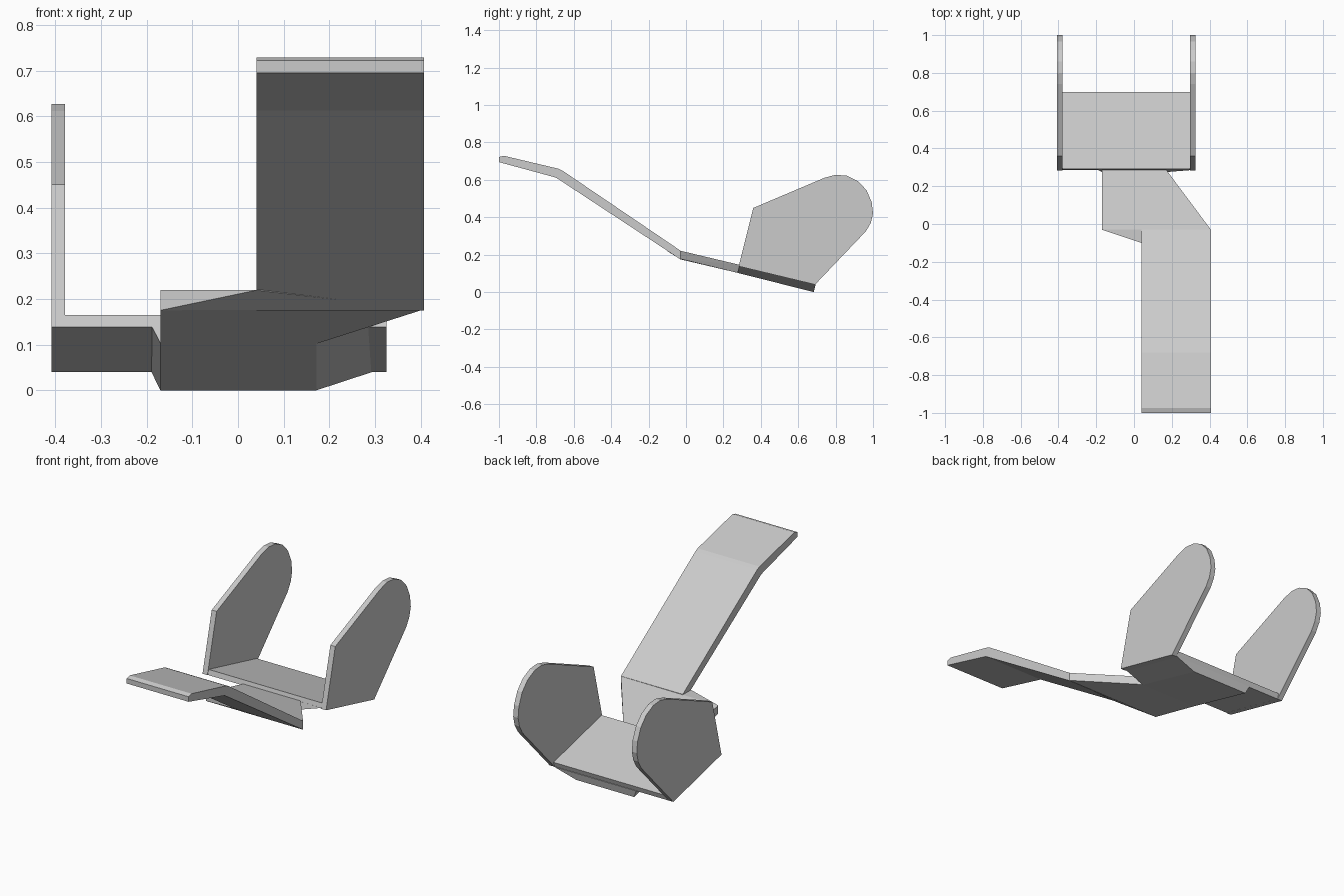
import bpy, bmesh
from mathutils import Vector

if "Cube" in bpy.data.objects:
    bpy.data.objects.remove(bpy.data.objects["Cube"])


def finish(name, bm):
    bmesh.ops.recalc_face_normals(bm, faces=bm.faces)
    mesh = bpy.data.meshes.new(name)
    bm.to_mesh(mesh)
    bm.free()
    obj = bpy.data.objects.new(name, mesh)
    bpy.context.collection.objects.link(obj)
    return obj


def side_prism(name, profile, x0, x1):
    """Extrude a (y, z) profile from x0 to x1."""
    bm = bmesh.new()
    face = bm.faces.new([bm.verts.new((x0, y, z)) for y, z in profile])
    ext = bmesh.ops.extrude_face_region(bm, geom=[face])
    moved = [g for g in ext["geom"] if isinstance(g, bmesh.types.BMVert)]
    bmesh.ops.translate(bm, verts=moved, vec=Vector((x1 - x0, 0, 0)))
    return finish(name, bm)


def hull(name, points):
    """Convex solid around a few corner points."""
    bm = bmesh.new()
    for p in points:
        bm.verts.new(p)
    bmesh.ops.convex_hull(bm, input=bm.verts)
    bmesh.ops.dissolve_limit(bm, angle_limit=0.02, verts=bm.verts, edges=bm.edges)
    return finish(name, bm)


# bent arm rising to the front
side_prism("arm", [(-1.0, .695), (-1.0, .722), (-.975, .729), (-.68, .659),
                   (-.66, .649), (-.03, .222), (-.03, .175), (-.695, .612)],
           .04, .407)

# tapered neck joining the arm to the cradle, with a small gusset corner
outline = [(-.17, -.03, .219), (.407, -.03, .221), (.172, .285, .146), (-.17, .285, .146)]
lower = [(x, y - .005 * (y > 0), z - .044) for x, y, z in outline]
hull("neck", outline + lower + [(.04, -.10, .219)])

# pad under the floor, chamfered on both sides
hull("base_pad", [(-.17, .275, .103), (.172, .275, .103), (-.19, .285, .142), (.297, .285, .142),
                  (-.17, .683, .0), (.172, .683, .0), (-.19, .693, .041), (.297, .693, .041)])

# sloping cradle floor
side_prism("cradle_floor", [(.285, .138), (.292, .165), (.70, .068), (.69, .04)], -.39, .305)

# rounded cradle sides
cheek = [(.282, .138), (.36, .45), (.74, .611), (.80, .627), (.86, .622), (.92, .593),
         (.965, .545), (.993, .48), (1.0, .42), (.988, .37), (.962, .325), (.69, .04)]
for label, x0, x1 in (("left", -.408, -.379), ("right", .296, .325)):
    side_prism("cradle_side_" + label, cheek, x0, x1)
